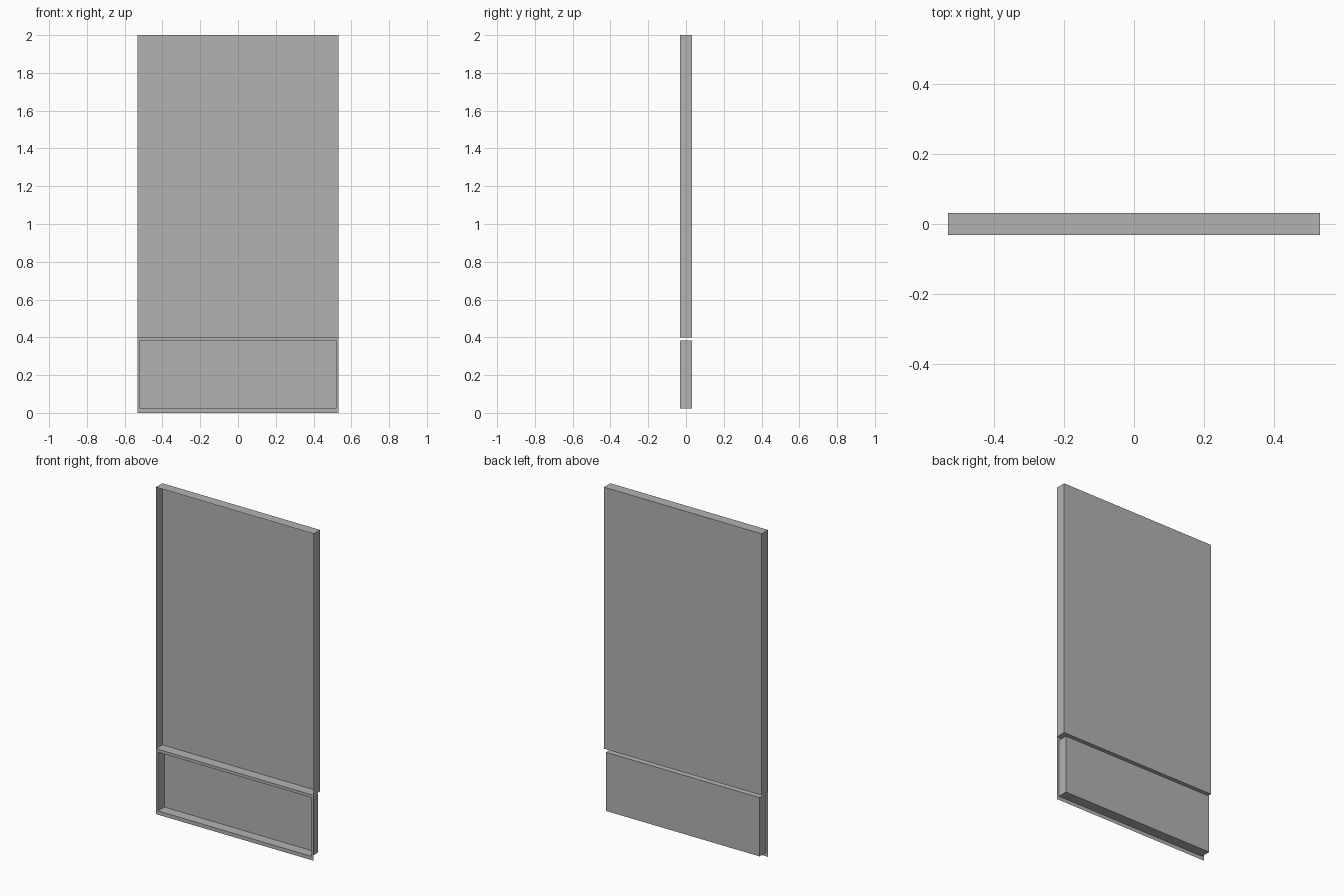
import bpy
import bmesh

if "Cube" in bpy.data.objects:
    bpy.data.objects.remove(bpy.data.objects["Cube"])

W, D = 0.533, 0.031        # half width and half depth

grey = bpy.data.materials.new("plain grey")
grey.diffuse_color = (0.45, 0.45, 0.45, 1)
grey.use_nodes = True
grey.node_tree.nodes["Principled BSDF"].inputs["Base Color"].default_value = grey.diffuse_color


def open_tray(name, half_w, z0, z1, rim=None):
    """Thin sheet tray, open at the front, with an optional flat rim (half width, z0, z1)."""
    bm = bmesh.new()

    def loop(hw, lo, hi, y):
        return [bm.verts.new(p) for p in
                ((-hw, y, lo), (hw, y, lo), (hw, y, hi), (-hw, y, hi))]

    loops = [loop(half_w, z0, z1, D), loop(half_w, z0, z1, -D)]
    if rim:
        loops.append(loop(*rim, -D))
    bm.faces.new(list(reversed(loops[0])))          # back panel
    for a, b in zip(loops, loops[1:]):              # side walls, then rim
        for i in range(4):
            j = (i + 1) % 4
            bm.faces.new((a[i], a[j], b[j], b[i]))
    bmesh.ops.recalc_face_normals(bm, faces=bm.faces)
    # the back panel looks outward
    bm.faces.ensure_lookup_table()
    if bm.faces[0].normal.y < 0:
        bmesh.ops.reverse_faces(bm, faces=bm.faces)
    mesh = bpy.data.meshes.new(name)
    bm.to_mesh(mesh)
    bm.free()
    mesh.materials.append(grey)
    obj = bpy.data.objects.new(name, mesh)
    bpy.context.collection.objects.link(obj)
    return obj


# tall upper panel
open_tray("upper_panel", W, 0.4, 2.0)
# shallow lower panel with a thin rim around its opening
open_tray("lower_panel", 0.52, 0.023, 0.382, rim=(W, 0.0, 0.4))
